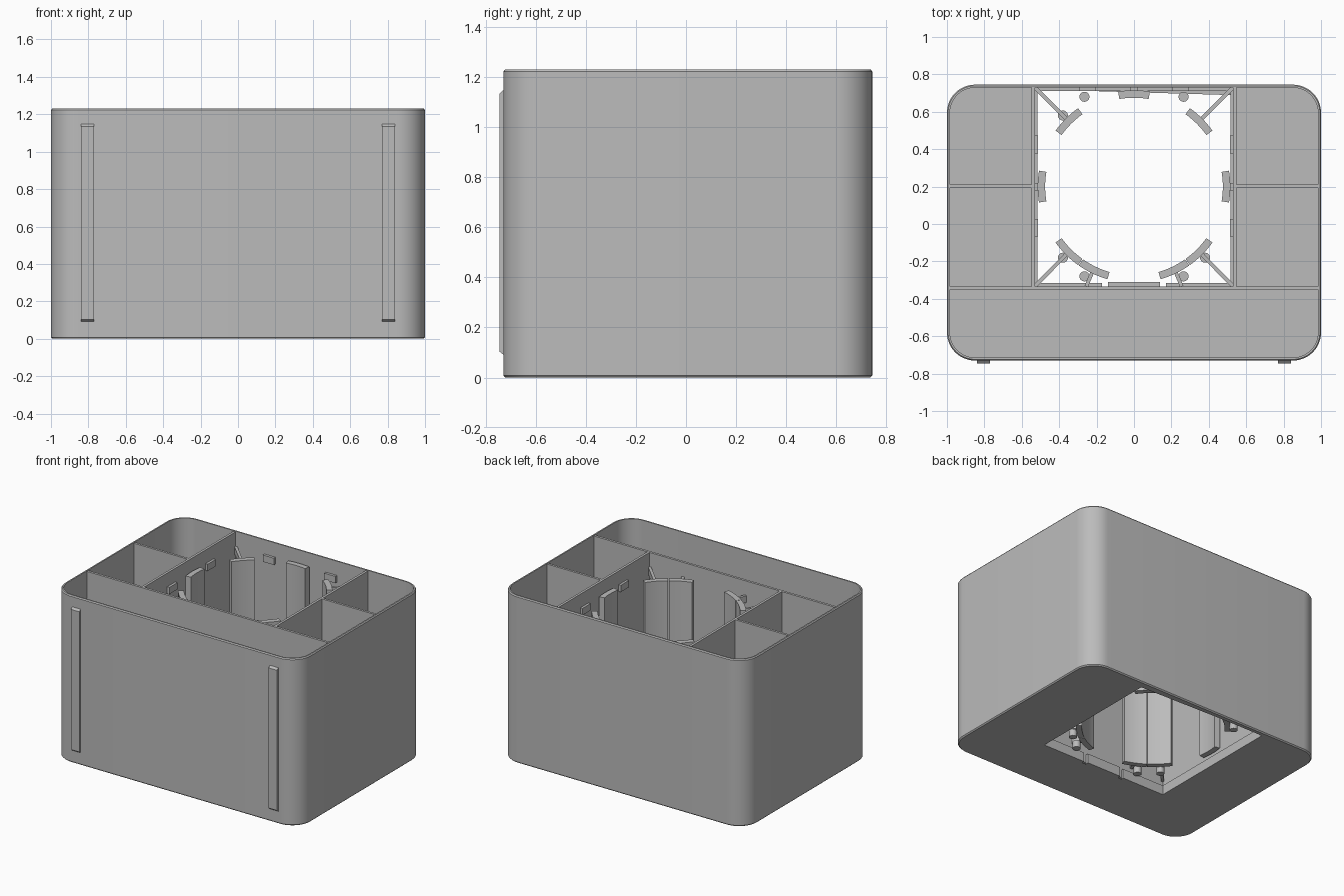
import bpy, bmesh, math

if "Cube" in bpy.data.objects:
    bpy.data.objects.remove(bpy.data.objects["Cube"])

grey = bpy.data.materials.new("plain grey")
grey.diffuse_color = (0.5, 0.5, 0.5, 1)
grey.use_nodes = True
grey.node_tree.nodes["Principled BSDF"].inputs["Base Color"].default_value = grey.diffuse_color

Y0, Y1, H, WALL = -0.73, 0.745, 1.23, 0.016   # body front, back, height, wall


def finish(name, bm, smooth=False):
    bmesh.ops.recalc_face_normals(bm, faces=bm.faces)
    me = bpy.data.meshes.new(name)
    bm.to_mesh(me)
    bm.free()
    me.materials.append(grey)
    ob = bpy.data.objects.new(name, me)
    bpy.context.collection.objects.link(ob)
    if smooth:
        bpy.ops.object.select_all(action='DESELECT')
        ob.select_set(True)
        bpy.context.view_layer.objects.active = ob
        bpy.ops.object.shade_smooth_by_angle(angle=math.radians(30))
    return ob


def prism(name, pts, z0, z1, smooth=False):
    """Extrude a plan outline from z0 to z1."""
    bm = bmesh.new()
    low = [bm.verts.new((x, y, z0)) for x, y in pts]
    top = [bm.verts.new((x, y, z1)) for x, y in pts]
    bm.faces.new(low)
    bm.faces.new(top)
    for i in range(len(pts)):
        j = (i + 1) % len(pts)
        bm.faces.new((low[i], low[j], top[j], top[i]))
    return finish(name, bm, smooth)


def box(name, x0, x1, y0, y1, z0, z1):
    return prism(name, [(x0, y0), (x1, y0), (x1, y1), (x0, y1)], z0, z1)


def bar(name, a, b, width, z0, z1):
    """Straight bar in plan from a to b."""
    dx, dy = b[0] - a[0], b[1] - a[1]
    k = width / 2 / math.hypot(dx, dy)
    nx, ny = -dy * k, dx * k
    return prism(name, [(a[0] + nx, a[1] + ny), (a[0] - nx, a[1] - ny),
                        (b[0] - nx, b[1] - ny), (b[0] + nx, b[1] + ny)], z0, z1)


def rounded_outline(inset, r=0.15, n=12):
    """Rounded rectangle of the body, moved inward by inset."""
    pts = []
    for q, (cx, cy) in enumerate([(1 - r, Y1 - r), (r - 1, Y1 - r),
                                  (r - 1, Y0 + r), (1 - r, Y0 + r)]):
        for i in range(n + 1):
            a = math.pi / 2 * (q + i / n)
            pts.append((cx + (r - inset) * math.cos(a), cy + (r - inset) * math.sin(a)))
    return pts


# Outer wall: a closed cross-section carried round the outline
bm = bmesh.new()
section = [(WALL, 0), (0.008, 0), (0, 0.008), (0, H - 0.008), (0.006, H), (WALL, H)]
loops = [[bm.verts.new((x, y, z)) for x, y in rounded_outline(d)] for d, z in section]
for a, b in zip(loops, loops[1:] + loops[:1]):
    for i in range(len(a)):
        j = (i + 1) % len(a)
        bm.faces.new((a[i], a[j], b[j], b[i]))
finish("outer_wall", bm, True)

# Floor with the square well opening
WX, WY0, WY1 = 0.53, -0.333, 0.73
bm = bmesh.new()
hole = [(WX, WY1), (-WX, WY1), (-WX, WY0), (WX, WY0)]
edge = rounded_outline(WALL)
n = len(edge) // 4
for z in (0, 0.02):
    o = [bm.verts.new((x, y, z)) for x, y in edge]
    h = [bm.verts.new((x, y, z)) for x, y in hole]
    for q in range(4):
        nq = (q + 1) % 4
        bm.faces.new(o[q * n:(q + 1) * n] + [o[nq * n], h[nq], h[q]])
finish("floor", bm)

# Partitions
TOP = H - 0.005
box("front_partition", -0.99, 0.99, -0.351, WY0, 0.01, TOP)
for s in (-1, 1):
    box("well_side_wall", *sorted((s * WX, s * 0.548)), WY0, Y1 - 0.01, 0.01, TOP)
    box("compartment_divider", *sorted((s * 0.548, s * 0.99)), 0.193, 0.21, 0.01, TOP)

# Lip round the bottom of the well, notched at the front
LIP = 0.07
for s in (-1, 1):
    box("side_lip", *sorted((s * 0.515, s * WX)), WY0, WY1, 0, LIP)
    box("front_corner_lip", *sorted((s * 0.17, s * 0.515)), WY0, -0.315, 0, LIP)
box("front_middle_lip", -0.14, 0.14, WY0, -0.31, 0, LIP)
box("back_lip", -0.515, 0.515, 0.711, WY1, 0, LIP)

# Curved gripping pads on a circle
CY, R0, R1 = 0.2, 0.475, 0.515
Z0, Z1 = 0.09, 1.14
for deg in (0, 45, 90, 135, 180, 225, 244.5, 295.5, 315):
    ang = [math.radians(deg + 9.5 * (i / 4 - 1)) for i in range(9)]
    pts = [(R1 * math.cos(a), CY + R1 * math.sin(a)) for a in ang]
    pts += [(R0 * math.cos(a), CY + R0 * math.sin(a)) for a in reversed(ang)]
    prism("curved_pad", pts, Z0, Z1, True)

# Arms holding the pads, at top and bottom
for z in (0.11, 1.07):
    for s in (-1, 1):
        bar("back_corner_arm", (s * 0.53, 0.73), (s * 0.355, 0.555), 0.02, z, z + 0.05)
        bar("front_corner_arm", (s * 0.53, -0.333), (s * 0.355, -0.155), 0.02, z, z + 0.05)
        bar("front_arm", (s * 0.255, -0.333), (s * 0.22, -0.25), 0.02, z, z + 0.05)
        box("side_pad_mount", *sorted((s * 0.505, s * WX)), 0.18, 0.22, z, z + 0.05)
    box("back_pad_mount", -0.02, 0.02, 0.7, WY1, z, z + 0.05)

# Small stop blocks near the top of the well
for s in (-1, 1):
    box("back_stop", s * 0.25 - 0.045, s * 0.25 + 0.045, 0.71, WY1, 1.075, 1.125)
    for y in (-0.02, 0.425):
        box("side_stop", *sorted((s * 0.512, s * WX)), y - 0.047, y + 0.047, 1.075, 1.125)

# Short round feet low in the well
feet = [(-0.38, 0.58)]
for s in (-1, 1):
    feet += [(s * 0.265, 0.68), (s * 0.265, -0.28), (s * 0.38, -0.18)]
for x, y in feet:
    circle = [(x + 0.027 * math.cos(i * math.pi / 8), y + 0.027 * math.sin(i * math.pi / 8))
              for i in range(16)]
    prism("round_foot", circle, 0.05, 0.1, True)

# Front rails with sloped ends
for s in (-1, 1):
    bm = bmesh.new()
    prof = [(Y0 + 0.002, 0.09), (-0.745, 0.103), (-0.745, 1.135), (Y0 + 0.002, 1.15)]
    left, right = [[bm.verts.new((s * 0.805 + d, y, z)) for y, z in prof] for d in (-0.035, 0.035)]
    bm.faces.new(left)
    bm.faces.new(right)
    for i in range(4):
        j = (i + 1) % 4
        bm.faces.new((left[i], left[j], right[j], right[i]))
    finish("front_rail", bm)
